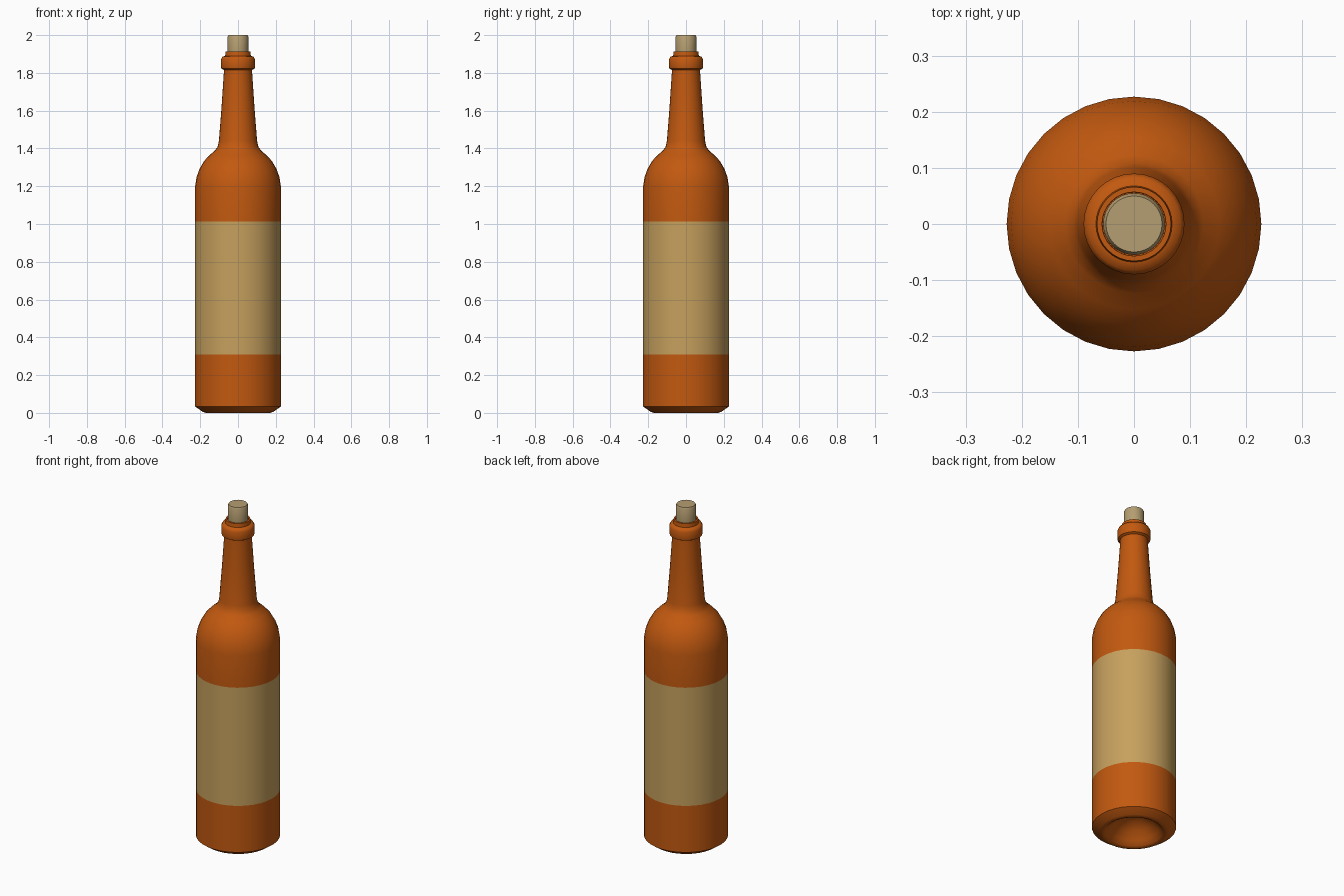
import bpy, bmesh, math

if "Cube" in bpy.data.objects:
    bpy.data.objects.remove(bpy.data.objects["Cube"])

SIDES = 32


def material(name, rgb):
    m = bpy.data.materials.new(name)
    m.diffuse_color = (*rgb, 1)
    m.use_nodes = True
    m.node_tree.nodes["Principled BSDF"].inputs["Base Color"].default_value = m.diffuse_color
    return m


amber = material("amber_glass", (0.54, 0.10, 0.005))
paper = material("label_paper", (0.57, 0.355, 0.112))
cork_mat = material("cork", (0.46, 0.34, 0.165))


def lathe(name, profile, mats, rule=lambda z: 0):
    """Revolve (radius, z) points around z; radius 0 makes a pole."""
    bm = bmesh.new()
    rings = []
    for r, z in profile:
        n = 1 if r == 0 else SIDES
        rings.append([bm.verts.new((r * math.cos(2 * math.pi * i / SIDES),
                                    r * math.sin(2 * math.pi * i / SIDES), z))
                      for i in range(n)])
    for a, b in zip(rings, rings[1:]):
        for i in range(SIDES):
            j = (i + 1) % SIDES
            quad = [a[i % len(a)], a[j % len(a)], b[j % len(b)], b[i % len(b)]]
            f = bm.faces.new(list(dict.fromkeys(quad)))
            f.material_index = rule(f.calc_center_median().z)
    bmesh.ops.recalc_face_normals(bm, faces=bm.faces)
    me = bpy.data.meshes.new(name)
    bm.to_mesh(me)
    bm.free()
    for m in mats:
        me.materials.append(m)
    ob = bpy.data.objects.new(name, me)
    bpy.context.collection.objects.link(ob)
    bpy.ops.object.select_all(action='DESELECT')
    ob.select_set(True)
    bpy.context.view_layer.objects.active = ob
    bpy.ops.object.shade_smooth_by_angle(angle=math.radians(50))
    return ob


# Bottle: punt, base, body with label band, shoulder, neck, lip, mouth
bottle_profile = [
    (0, 0.11), (0.05, 0.10), (0.10, 0.07), (0.135, 0.03), (0.155, 0.007),
    (0.17, 0.0), (0.187, 0.006), (0.227, 0.034),
    (0.227, 0.31), (0.227, 1.012), (0.227, 1.20),
    (0.219, 1.25), (0.203, 1.293), (0.180, 1.333), (0.152, 1.363),
    (0.123, 1.388), (0.108, 1.408), (0.101, 1.44),
    (0.087, 1.62), (0.075, 1.80), (0.075, 1.815),
    (0.088, 1.822), (0.090, 1.832), (0.090, 1.872), (0.083, 1.886),
    (0.068, 1.89), (0.066, 1.912), (0.057, 1.912), (0.056, 1.80), (0, 1.80)]
lathe("bottle", bottle_profile, [amber, paper],
      lambda z: 1 if 0.31 < z < 1.012 else 0)

# Cork stopper with softened top edge
lathe("cork_stopper",
      [(0, 1.805), (0.053, 1.805), (0.055, 1.92), (0.055, 1.99), (0.050, 2.0), (0, 2.0)],
      [cork_mat])
